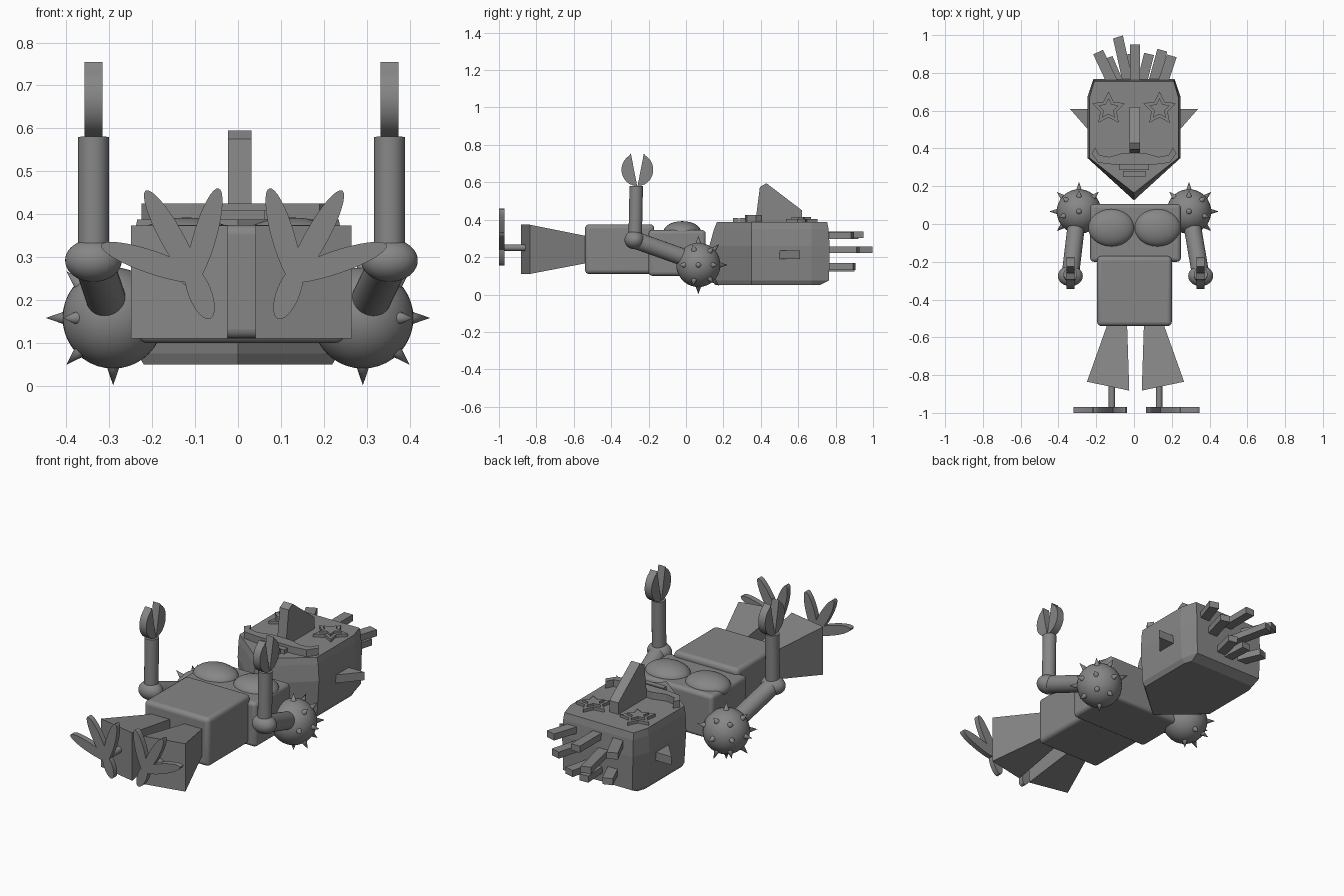
import bpy
import bmesh
from math import cos, sin, pi
from mathutils import Vector

cube = bpy.data.objects.get("Cube")
if cube:
    bpy.data.objects.remove(cube, do_unlink=True)

GREY = (0.24, 0.24, 0.24, 1)
mat = bpy.data.materials.new("mid grey")
mat.use_nodes = True
mat.diffuse_color = GREY
bsdf = mat.node_tree.nodes["Principled BSDF"]
bsdf.inputs["Base Color"].default_value = GREY
bsdf.inputs["Roughness"].default_value = 0.6
SIDES = ((-1, "right"), (1, "left"))
MID = 0.008  # centre line of the body and limbs


def finish(obj, name, smooth=False):
    obj.name = name
    obj.data.materials.clear()
    obj.data.materials.append(mat)
    if smooth:
        bpy.ops.object.select_all(action='DESELECT')
        obj.select_set(True)
        bpy.context.view_layer.objects.active = obj
        bpy.ops.object.shade_smooth_by_angle(angle=0.6)
    return obj


def loft(name, rings, smooth=False):
    """Capped skin through rings that share a point count."""
    bm = bmesh.new()
    loops = [[bm.verts.new(p) for p in ring] for ring in rings]
    n = len(loops[0])
    for a, b in zip(loops, loops[1:]):
        for i in range(n):
            j = (i + 1) % n
            bm.faces.new((a[i], a[j], b[j], b[i]))
    bm.faces.new(loops[0])
    bm.faces.new(loops[-1])
    bmesh.ops.recalc_face_normals(bm, faces=bm.faces)
    mesh = bpy.data.meshes.new(name)
    bm.to_mesh(mesh)
    bm.free()
    obj = bpy.data.objects.new(name, mesh)
    bpy.context.collection.objects.link(obj)
    return finish(obj, name, smooth)


def prism(name, points, axis, low, high, smooth=False):
    """Extrude a flat outline along one axis."""
    def place(p, d):
        q = list(p)
        q.insert(axis, d)
        return q
    return loft(name, [[place(p, d) for p in points] for d in (low, high)], smooth)


def box(name, low, high, bevel=0):
    pts = [(low[0], low[1]), (high[0], low[1]), (high[0], high[1]), (low[0], high[1])]
    obj = prism(name, pts, 2, low[2], high[2])
    if bevel:
        mod = obj.modifiers.new("soft edges", 'BEVEL')
        mod.width = bevel
        mod.segments = 4
        finish(obj, name, True)
    return obj


def rod(name, a, b, r1, r2, sides=32):
    a, b = Vector(a), Vector(b)
    d = b - a
    bpy.ops.mesh.primitive_cone_add(vertices=sides, radius1=r1, radius2=r2,
                                    depth=d.length, location=(a + b) / 2,
                                    rotation=d.to_track_quat('Z', 'Y').to_euler())
    return finish(bpy.context.object, name, True)


def ball(name, centre, radii):
    bpy.ops.mesh.primitive_uv_sphere_add(segments=40, ring_count=20, radius=1, location=centre)
    bpy.context.object.scale = radii
    return finish(bpy.context.object, name, True)


def star(cx, cy, r):
    return [(cx + k * sin(i * pi / 5), cy + k * cos(i * pi / 5))
            for i in range(10) for k in [r if i % 2 == 0 else r * 0.5]]


def head_ring(z, crown_w, crown_y, w, chin):
    half = [(crown_w, crown_y), (w, 0.67), (w, 0.35)]
    pts = half + [(0, chin)] + [(-x, y) for x, y in reversed(half)]
    return [(x, y, z) for x, y in pts]


# Head with bulging cheeks and pointed chin
loft("head", [head_ring(0.05, 0.205, 0.715, 0.22, 0.155),
              head_ring(0.075, 0.21, 0.765, 0.235, 0.145),
              head_ring(0.26, 0.215, 0.768, 0.247, 0.125),
              head_ring(0.35, 0.213, 0.762, 0.242, 0.15),
              head_ring(0.387, 0.21, 0.755, 0.235, 0.165)])

# Nose wedge
prism("nose", [(0.37, 0.38), (0.395, 0.575), (0.43, 0.595), (0.62, 0.45), (0.62, 0.38)],
      0, -0.023, 0.031)

# Star eyes and ears
for s, side in SIDES:
    prism(side + "_eye_rim", star(s * 0.135, 0.61, 0.092), 2, 0.37, 0.403)
    prism(side + "_eye", star(s * 0.135, 0.61, 0.058), 2, 0.38, 0.415)
    prism(side + "_ear", [(s * 0.2, 0.61), (s * 0.34, 0.61), (s * 0.235, 0.49)], 2, 0.19, 0.235)

# Moustache and lips
half = [(0.06, 0.375), (0.13, 0.355), (0.185, 0.365), (0.205, 0.405),
        (0.225, 0.375), (0.19, 0.325), (0.11, 0.315)]
prism("moustache", half + [(-x, y) for x, y in reversed(half)], 2, 0.37, 0.425)
box("upper_lip", (-0.08, 0.287, 0.37), (0.08, 0.315, 0.41))
box("lower_lip", (-0.058, 0.25, 0.37), (0.062, 0.28, 0.41))

# Hair strands: root x, tip x, tip y, height
hair = [(-0.11, -0.19, 0.91, 0.315), (-0.03, -0.085, 0.99, 0.24), (0.006, 0.006, 0.95, 0.32),
        (-0.08, -0.14, 0.88, 0.15), (0.04, 0.08, 0.9, 0.15), (0.1, 0.15, 0.92, 0.24),
        (0.15, 0.2, 0.89, 0.315), (0.0, -0.01, 0.9, 0.14)]
for i, (x0, x1, tip, z) in enumerate(hair):
    loft(f"hair_strand_{i + 1}",
         [[(x + a * 0.026, y + a * (x0 - x1) * 0.15, z + b * 0.018)
           for a, b in ((-1, -1), (1, -1), (1, 1), (-1, 1))]
          for x, y in ((x0, 0.74), (x1, tip))])

# Torso
box("chest", (-0.232, -0.2, 0.1), (0.248, 0.105, 0.345), 0.02)
box("belly", (-0.195, -0.54, 0.11), (0.2, -0.17, 0.375), 0.022)

spikes = [(1, 0, 0), (0, 0, -1), (0, 0, 1), (0, 1, 0), (0.75, 0.66, 0),
          (0.7, -0.2, 0.7), (0.7, -0.2, -0.7), (0, 0.7, 0.7), (0, 0.7, -0.7),
          (0.55, 0.5, 0.6), (0.55, 0.5, -0.6), (0.75, -0.66, 0), (-0.6, 0.6, 0.3)]
for s, side in SIDES:
    ball(side + "_breast", (MID - 0.006 + s * 0.122, -0.02, 0.335), (0.122, 0.1, 0.057))

    # Spiked shoulder
    hub = Vector((s * 0.291, 0.066, 0.158))
    ball(side + "_shoulder", hub, (0.118, 0.118, 0.118))
    for i, (x, y, z) in enumerate(spikes):
        d = Vector((s * x, y, z)).normalized()
        rod(f"{side}_spike_{i + 1}", hub + d * 0.108, hub + d * 0.157, 0.017, 0, 12)

    # Arm raised at the elbow
    ax = MID + s * 0.345
    rod(side + "_upper_arm", (s * 0.3, 0.04, 0.18), (ax, -0.27, 0.29), 0.046, 0.046)
    ball(side + "_elbow", (ax, -0.275, 0.292), (0.066, 0.054, 0.05))
    rod(side + "_forearm", (ax, -0.272, 0.29), (ax, -0.266, 0.58), 0.036, 0.036)

    # Pincer hand
    for k, part in ((-1, "front"), (1, "back")):
        claw = [(0, 0.575)]
        claw += [(0.085 * sin(t), 0.667 - 0.088 * cos(t)) for t in
                 [0.5 + i * 0.235 for i in range(10)]]
        claw += [(0.035, 0.755)]
        prism(f"{side}_{part}_claw", [(-0.26 + k * y, z) for y, z in claw],
              0, ax - 0.021, ax + 0.021, True)

    # Flared trouser leg
    def leg_ring(inner, outer, y_in, y_out, low, high):
        xi, xo = MID + s * inner, MID + s * outer
        return [(xi, y_in, low), (xo, y_out, low), (xo, y_out, high), (xi, y_in, high)]
    loft(side + "_trouser_leg", [leg_ring(0.045, 0.145, -0.52, -0.52, 0.17, 0.31),
                                 leg_ring(0.033, 0.257, -0.882, -0.835, 0.11, 0.373)])

    # Ankle and bird-like foot
    rod(side + "_ankle", (MID + s * 0.125, -0.82, 0.25), (MID + s * 0.125, -0.98, 0.25),
        0.017, 0.017, 20)
    root = Vector((0.118, 0.255))
    tips = [(0.333, 0.328), (0.229, 0.455), (0.059, 0.46), (0.079, 0.156)]
    for i, tip in enumerate(tips):
        d = Vector(tip) - root
        start = root - d.normalized() * 0.025
        mid, long = (start + Vector(tip)) / 2, (Vector(tip) - start) / 2
        wide = Vector((-long.y, long.x)).normalized() * 0.027
        pts = [mid + long * cos(t) + wide * sin(t) for t in
               [2 * pi * j / 32 for j in range(32)]]
        prism(f"{side}_toe_{i + 1}", [(0.014 + s * p.x, p.y) for p in pts],
              1, -1.0, -0.97, True)
